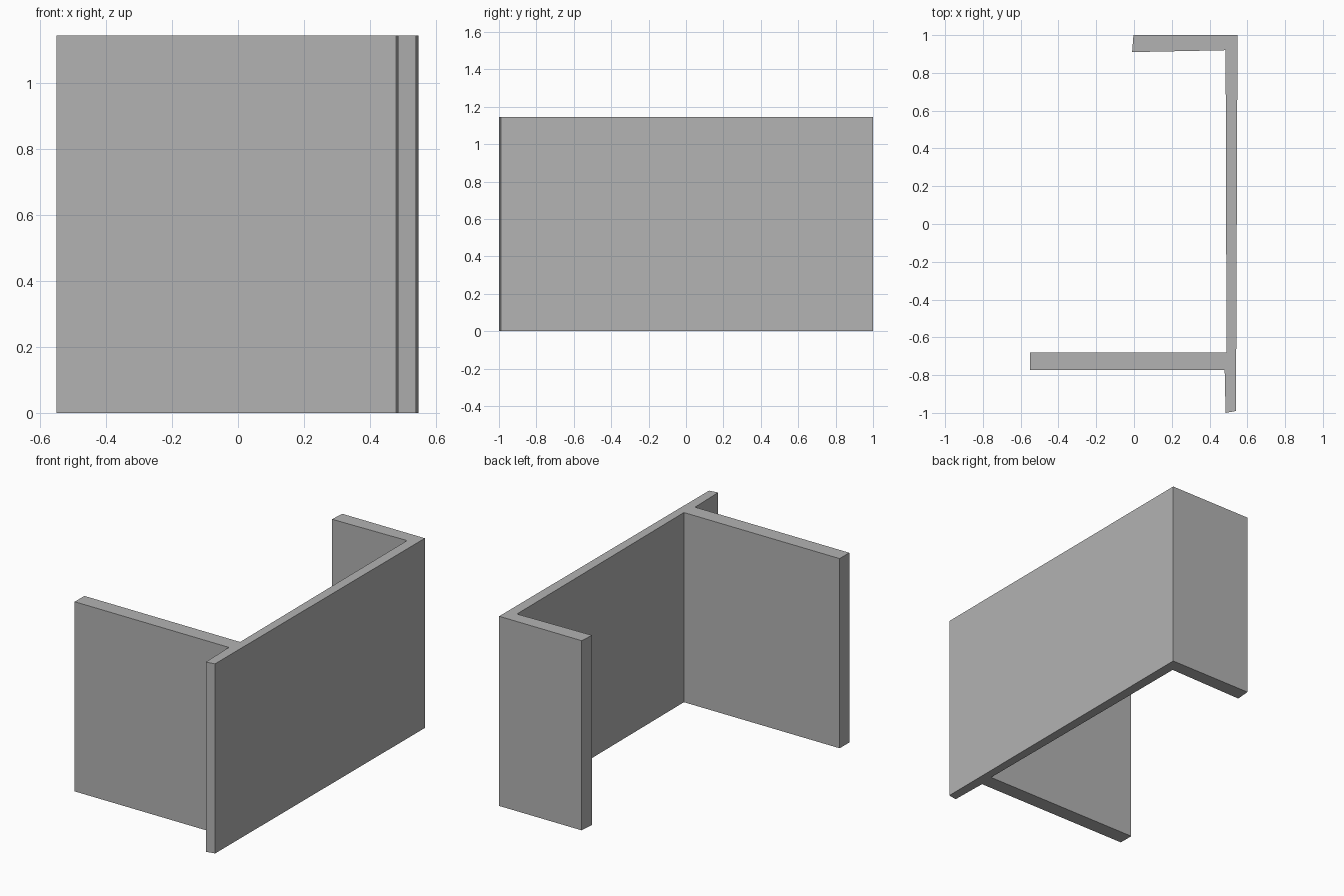
import bpy
import bmesh

HEIGHT = 1.145

cube = bpy.data.objects.get("Cube")
if cube:
    bpy.data.objects.remove(cube, do_unlink=True)

# Plain grey for every wall
grey = bpy.data.materials.new("plain_grey")
grey.use_nodes = True
colour = (0.45, 0.45, 0.45, 1)
grey.diffuse_color = colour
grey.node_tree.nodes["Principled BSDF"].inputs["Base Color"].default_value = colour

# Plan outline: long wall, short return at the back, long cross wall near the front
outline = [
    (0.485, -1.0), (0.54, -0.99), (0.548, 1.0),
    (-0.003, 1.0), (-0.01, 0.91), (0.485, 0.92),
    (0.49, -0.68), (-0.55, -0.68), (-0.55, -0.772), (0.48, -0.772),
]


def extrude_plan(name, points, height, material):
    bm = bmesh.new()
    base = bm.faces.new([bm.verts.new((x, y, 0)) for x, y in points])
    top = bmesh.ops.extrude_face_region(bm, geom=[base], use_keep_orig=True)
    verts = [v for v in top["geom"] if isinstance(v, bmesh.types.BMVert)]
    bmesh.ops.translate(bm, verts=verts, vec=(0, 0, height))
    bmesh.ops.recalc_face_normals(bm, faces=bm.faces)
    mesh = bpy.data.meshes.new(name)
    bm.to_mesh(mesh)
    bm.free()
    mesh.materials.append(material)
    obj = bpy.data.objects.new(name, mesh)
    bpy.context.collection.objects.link(obj)
    return obj


extrude_plan("wall_section", outline, HEIGHT, grey)
